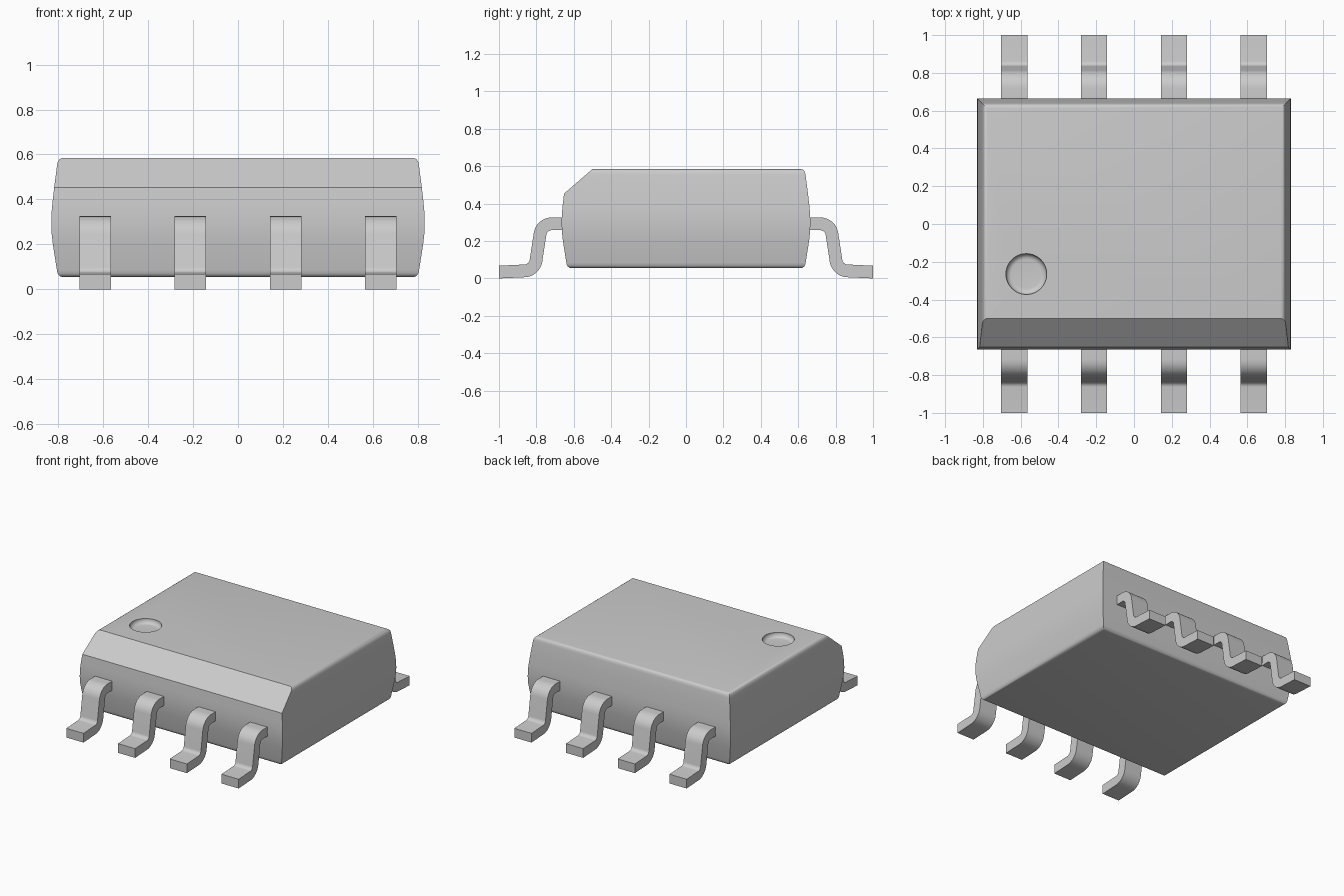
import bpy, bmesh, math
from mathutils import Vector

if "Cube" in bpy.data.objects:
    bpy.data.objects.remove(bpy.data.objects["Cube"])


def finish(bm, name, angle=30):
    bmesh.ops.recalc_face_normals(bm, faces=bm.faces[:])
    mesh = bpy.data.meshes.new(name)
    bm.to_mesh(mesh)
    bm.free()
    obj = bpy.data.objects.new(name, mesh)
    bpy.context.collection.objects.link(obj)
    smooth(obj, angle)
    return obj


def smooth(obj, angle):
    bpy.ops.object.select_all(action='DESELECT')
    obj.select_set(True)
    bpy.context.view_layer.objects.active = obj
    bpy.ops.object.shade_smooth_by_angle(angle=math.radians(angle))


def loft(bm, rings):
    """Skin a list of closed rings and cap both ends."""
    loops = [[bm.verts.new(p) for p in ring] for ring in rings]
    n = len(loops[0])
    for a, b in zip(loops, loops[1:]):
        for i in range(n):
            j = (i + 1) % n
            bm.faces.new((a[i], a[j], b[j], b[i]))
    bm.faces.new(loops[0][::-1])
    bm.faces.new(loops[-1])


# Body: stacked rectangles following a bulged side profile (height, inset)
HX, HY = 0.83, 0.665
lower = [(0.055, 0.053), (0.057, 0.042), (0.063, 0.034), (0.072, 0.028),
         (0.085, 0.025), (0.2, 0.007), (0.245, 0.002), (0.29, 0.0)]
upper = [(0.34, 0.001), (0.385, 0.005), (0.455, 0.013), (0.555, 0.026),
         (0.568, 0.029), (0.577, 0.035), (0.583, 0.043), (0.585, 0.054)]
bm = bmesh.new()
loft(bm, [[(sx * (HX - d), sy * (HY - d), z)
           for sx, sy in ((-1, -1), (1, -1), (1, 1), (-1, 1))]
          for z, d in lower + upper])

# Sloped bevel along the front top edge
cut = bmesh.ops.bisect_plane(bm, geom=bm.verts[:] + bm.edges[:] + bm.faces[:],
                             plane_co=(0, -0.5, 0.585),
                             plane_no=(0, -0.13, 0.15), clear_outer=True)
bmesh.ops.edgeloop_fill(bm, edges=[e for e in cut['geom_cut']
                                   if isinstance(e, bmesh.types.BMEdge)])
body = finish(bm, "chip_body")

# Round corner-marker dimple with a rounded floor edge
bm = bmesh.new()
R, DEPTH, F = 0.108, 0.035, 0.03
profile = [(F * (1 - math.sin(a)), F * (1 - math.cos(a)))
           for a in (i * math.pi / 12 for i in range(7))]
sections = [(R - inset, 0.585 - DEPTH + h) for inset, h in profile] + [(R, 0.65)]
loft(bm, [[(-0.57 + r * math.cos(t), -0.265 + r * math.sin(t), z)
           for t in (i * math.tau / 48 for i in range(48))] for r, z in sections])
cutter = finish(bm, "dimple_cutter")
cutter.hide_render = True
mod = body.modifiers.new("dimple", 'BOOLEAN')
mod.operation, mod.object, mod.solver = 'DIFFERENCE', cutter, 'EXACT'
bpy.context.view_layer.objects.active = body
bpy.ops.object.modifier_apply(modifier=mod.name)
bpy.data.objects.remove(cutter)
smooth(body, 30)


# Gull-wing pin: centreline with filleted bends, thickened along its normals
def pin_path(corners, radius, steps=8):
    pts = [(Vector(corners[0]), 0.0)]
    for a, p, b in zip(corners, corners[1:], corners[2:]):
        a, p, b = Vector(a), Vector(p), Vector(b)
        u, v = (p - a).normalized(), (b - p).normalized()
        h0, h1 = math.atan2(u.y, u.x), math.atan2(v.y, v.x)
        side = 1 if h1 > h0 else -1
        start = p - u * radius * math.tan(abs(h1 - h0) / 2)
        centre = start + Vector((-u.y, u.x)) * side * radius
        for i in range(steps + 1):
            h = h0 + (h1 - h0) * i / steps
            pts.append((centre + Vector((math.sin(h), -math.cos(h))) * side * radius, h))
    return pts + [(Vector(corners[-1]), 0.0)]


HALF_T, HALF_W = 0.034, 0.07
path = pin_path([(0.65, 0.292), (0.772, 0.292), (0.81, 0.043), (1.0, 0.034)], 0.063)
bm = bmesh.new()
rings = []
for p, h in path:
    off = Vector((-math.sin(h), math.cos(h))) * HALF_T
    o, i = p + off, p - off
    rings.append([(-HALF_W, *o), (HALF_W, *o), (HALF_W, *i), (-HALF_W, *i)])
loft(bm, rings)
pin = finish(bm, "pin")

# Four pins on the back, four turned round to the front
for turn, row in ((0, "back"), (math.pi, "front")):
    for k in range(4):
        p = pin.copy()
        p.name = f"{row}_pin_{k + 1}"
        p.location.x = (k - 1.5) * 0.4233
        p.rotation_euler.z = turn
        bpy.context.collection.objects.link(p)
bpy.data.objects.remove(pin)
